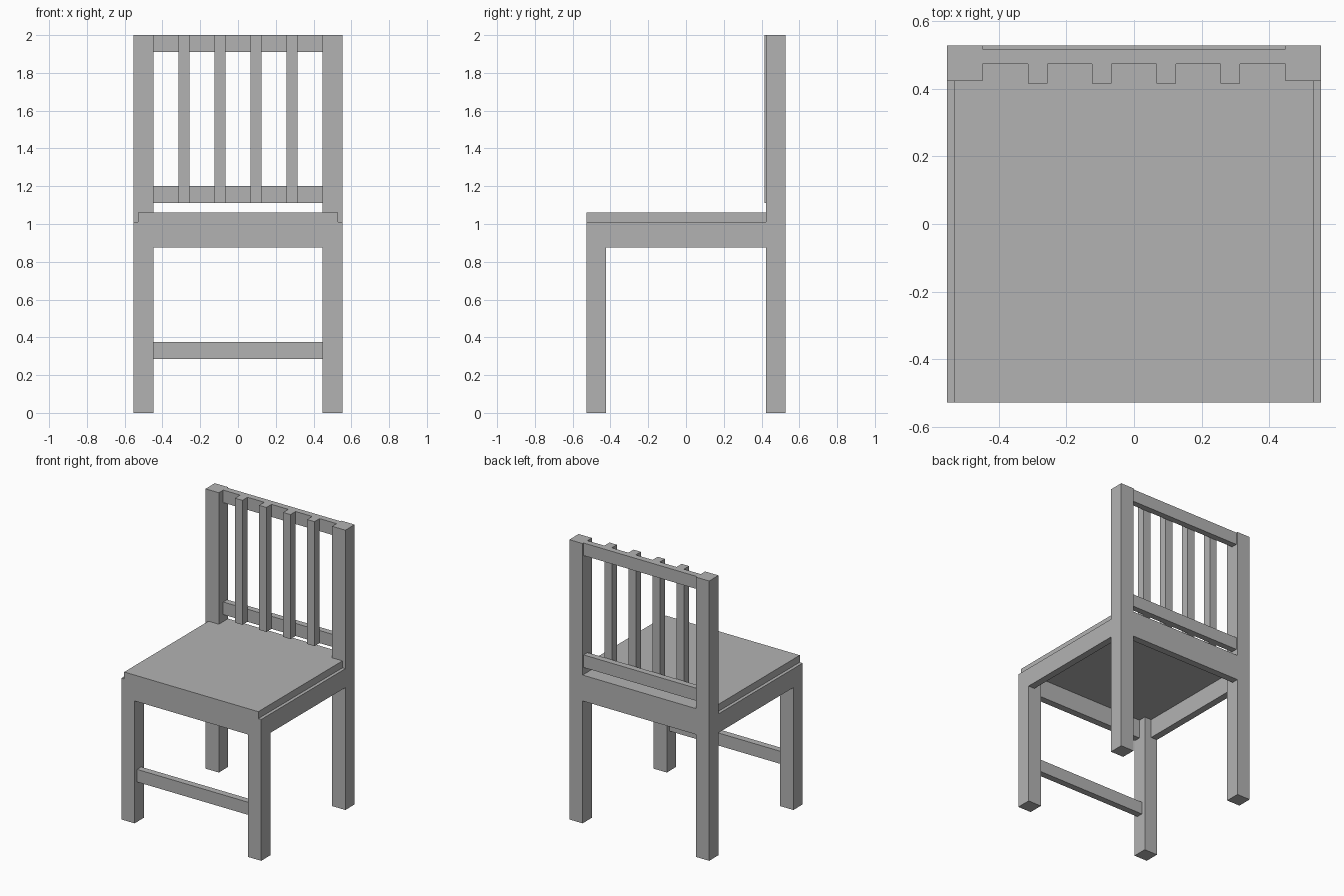
import bpy
import bmesh

cube = bpy.data.objects.get("Cube")
if cube:
    bpy.data.objects.remove(cube, do_unlink=True)

grey = bpy.data.materials.new("plain_grey")
grey.use_nodes = True
colour = (0.45, 0.45, 0.45, 1)
grey.diffuse_color = colour
grey.node_tree.nodes["Principled BSDF"].inputs["Base Color"].default_value = colour


def prism(name, outline, z0, z1):
    """Extrude a flat outline from z0 up to z1."""
    bm = bmesh.new()
    face = bm.faces.new([bm.verts.new((x, y, z0)) for x, y in outline])
    top = bmesh.ops.extrude_face_region(bm, geom=[face])["geom"]
    verts = [v for v in top if isinstance(v, bmesh.types.BMVert)]
    bmesh.ops.translate(bm, verts=verts, vec=(0, 0, z1 - z0))
    bmesh.ops.recalc_face_normals(bm, faces=bm.faces)
    mesh = bpy.data.meshes.new(name)
    bm.to_mesh(mesh)
    bm.free()
    mesh.materials.append(grey)
    obj = bpy.data.objects.new(name, mesh)
    bpy.context.collection.objects.link(obj)
    return obj


def box(name, x0, x1, y0, y1, z0, z1):
    return prism(name, [(x0, y0), (x1, y0), (x1, y1), (x0, y1)], z0, z1)


W, D = 0.553, 0.528              # half width and half depth
LEG, APRON = 0.105, 0.05         # leg and apron thickness
IN_X, IN_Y = W - LEG, D - LEG    # inner faces of the legs
SEAT_LOW, SEAT_TOP, APRON_LOW = 1.01, 1.06, 0.875

# Legs, back posts and side aprons
for side, s in (("left", 1), ("right", -1)):
    x0, x1 = sorted((s * IN_X, s * W))
    box(side + "_front_leg", x0, x1, -D, -IN_Y, 0, SEAT_LOW)
    box(side + "_back_post", x0, x1, IN_Y, D, 0, 2)
    x0, x1 = sorted((s * (W - APRON), s * W))
    box(side + "_apron", x0, x1, -IN_Y, IN_Y, APRON_LOW, SEAT_LOW)

# Front and back aprons
box("front_apron", -IN_X, IN_X, -D, APRON - D, APRON_LOW, SEAT_LOW)
box("back_apron", -IN_X, IN_X, D - APRON, D, APRON_LOW, SEAT_LOW)

# Seat board with a tongue between the back posts
half = [(0.53, -D), (0.53, IN_Y), (IN_X, IN_Y), (IN_X, D)]
prism("seat", half + [(-x, y) for x, y in reversed(half)], SEAT_LOW, SEAT_TOP)

# Front stretcher and the two back rails
box("front_stretcher", -IN_X, IN_X, -0.5, -0.453, 0.285, 0.375)
for name, z0, z1 in (("lower_rail", 1.11, 1.2), ("top_rail", 1.91, 2)):
    box(name, -IN_X, IN_X, 0.473, 0.517, z0, z1)

# Back slats
for i in range(4):
    x = (i - 1.5) * 0.19
    box(f"slat_{i + 1}", x - 0.029, x + 0.029, 0.415, 0.473, 1.11, 2)
